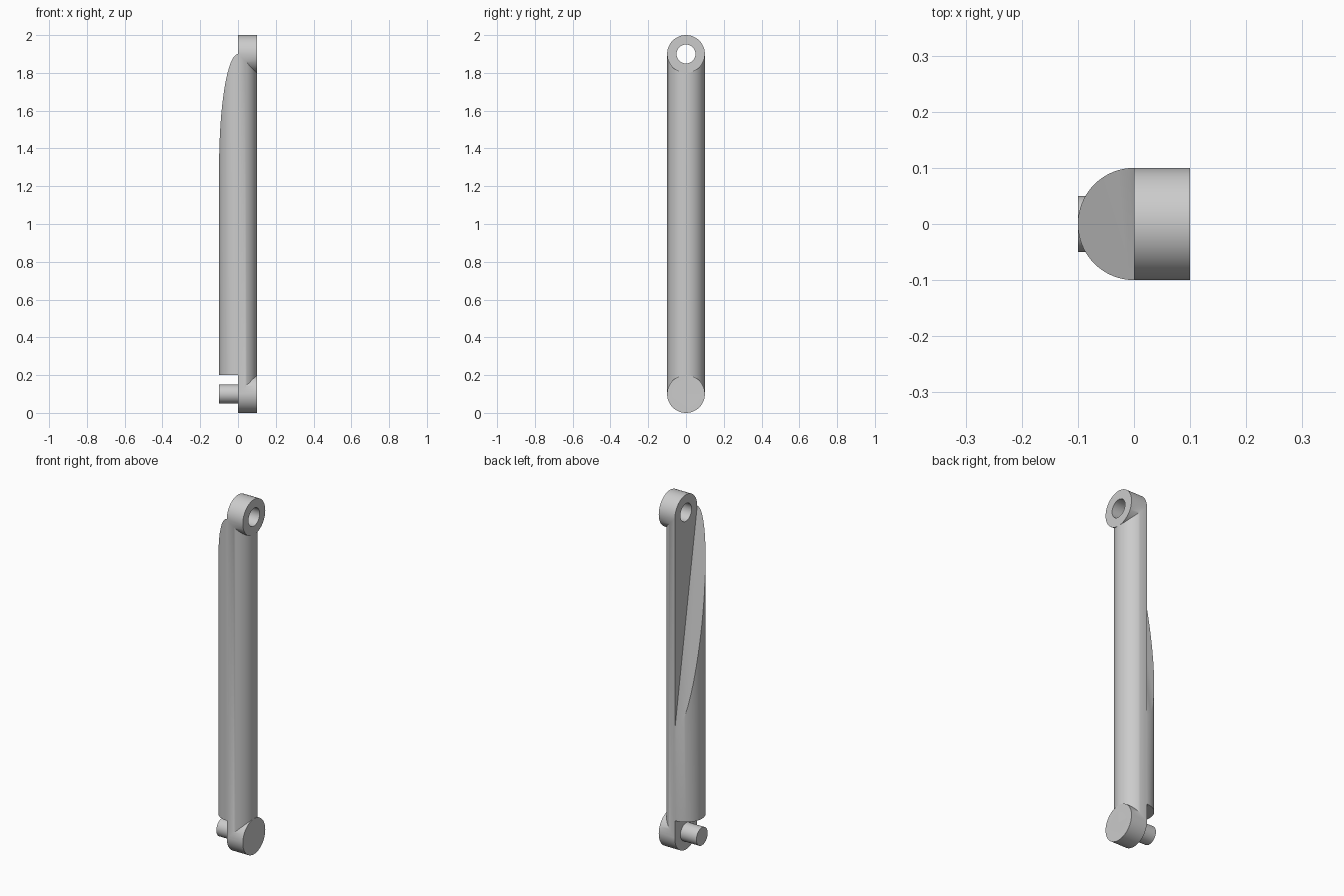
import bpy
import bmesh
import math
from mathutils import Matrix

cube = bpy.data.objects.get("Cube")
if cube:
    bpy.data.objects.remove(cube, do_unlink=True)

RADIUS = 0.1
PIN_Z, EYE_Z = 0.1, 1.9

grey = bpy.data.materials.new("plain grey")
grey.use_nodes = True
grey.diffuse_color = (0.6, 0.6, 0.6, 1)
grey.node_tree.nodes["Principled BSDF"].inputs["Base Color"].default_value = (0.6, 0.6, 0.6, 1)


def finish(bm, name):
    bmesh.ops.recalc_face_normals(bm, faces=bm.faces)
    mesh = bpy.data.meshes.new(name)
    bm.to_mesh(mesh)
    bm.free()
    mesh.materials.append(grey)
    obj = bpy.data.objects.new(name, mesh)
    bpy.context.collection.objects.link(obj)
    return obj


def cylinder(name, radius, start, end, z=None):
    """Cylinder along z, or along x at height z when one is given."""
    bm = bmesh.new()
    bmesh.ops.create_cone(bm, cap_ends=True, segments=64, radius1=radius,
                          radius2=radius, depth=end - start)
    middle = (start + end) / 2
    if z is None:
        matrix = Matrix.Translation((0, 0, middle))
    else:
        matrix = Matrix.Translation((middle, 0, z)) @ Matrix.Rotation(math.pi / 2, 4, "Y")
    bmesh.ops.transform(bm, matrix=matrix, verts=bm.verts)
    return finish(bm, name)


def prism(name, outline, x_start, x_end):
    """Extrude a (y, z) outline along x."""
    bm = bmesh.new()
    face = bm.faces.new([bm.verts.new((x_start, y, z)) for y, z in outline])
    result = bmesh.ops.extrude_face_region(bm, geom=[face])
    moved = [v for v in result["geom"] if isinstance(v, bmesh.types.BMVert)]
    bmesh.ops.translate(bm, verts=moved, vec=(x_end - x_start, 0, 0))
    return finish(bm, name)


def combine(target, other, operation):
    mod = target.modifiers.new(operation, "BOOLEAN")
    mod.operation = operation
    mod.solver = "EXACT"
    mod.object = other
    bpy.context.view_layer.objects.active = target
    bpy.ops.object.modifier_apply(modifier=mod.name)
    bpy.data.objects.remove(other, do_unlink=True)


# Round shaft, halved along a slanting face at the top and squared off at the foot
rod = cylinder("rod", RADIUS, PIN_Z, EYE_Z)
tip_z = 0.71
rise = (EYE_Z - tip_z) / 2
slant = prism("slant_cutter", [(-0.2, EYE_Z + rise), (0.2, tip_z - rise),
                               (0.2, EYE_Z + rise)], -0.2, 0)
combine(rod, slant, "DIFFERENCE")
foot = prism("foot_cutter", [(-0.2, 0), (0.2, 0), (0.2, 0.2), (-0.2, 0.2)], -0.2, 0)
combine(rod, foot, "DIFFERENCE")

# Rounded ends, with the eye bored through the top one
for name, z in (("foot_disc", PIN_Z), ("eye_ring", EYE_Z)):
    combine(rod, cylinder(name, RADIUS, 0, RADIUS, z), "UNION")
combine(rod, cylinder("eye_cutter", 0.05, -0.2, 0.2, EYE_Z), "DIFFERENCE")

# Pin on the foot
pin = cylinder("pin", 0.05, -RADIUS, 0, PIN_Z)

# Smooth round surfaces, crisp edges
for obj in (rod, pin):
    bpy.ops.object.select_all(action="DESELECT")
    obj.select_set(True)
    bpy.context.view_layer.objects.active = obj
    bpy.ops.object.shade_smooth_by_angle(angle=math.radians(30))
